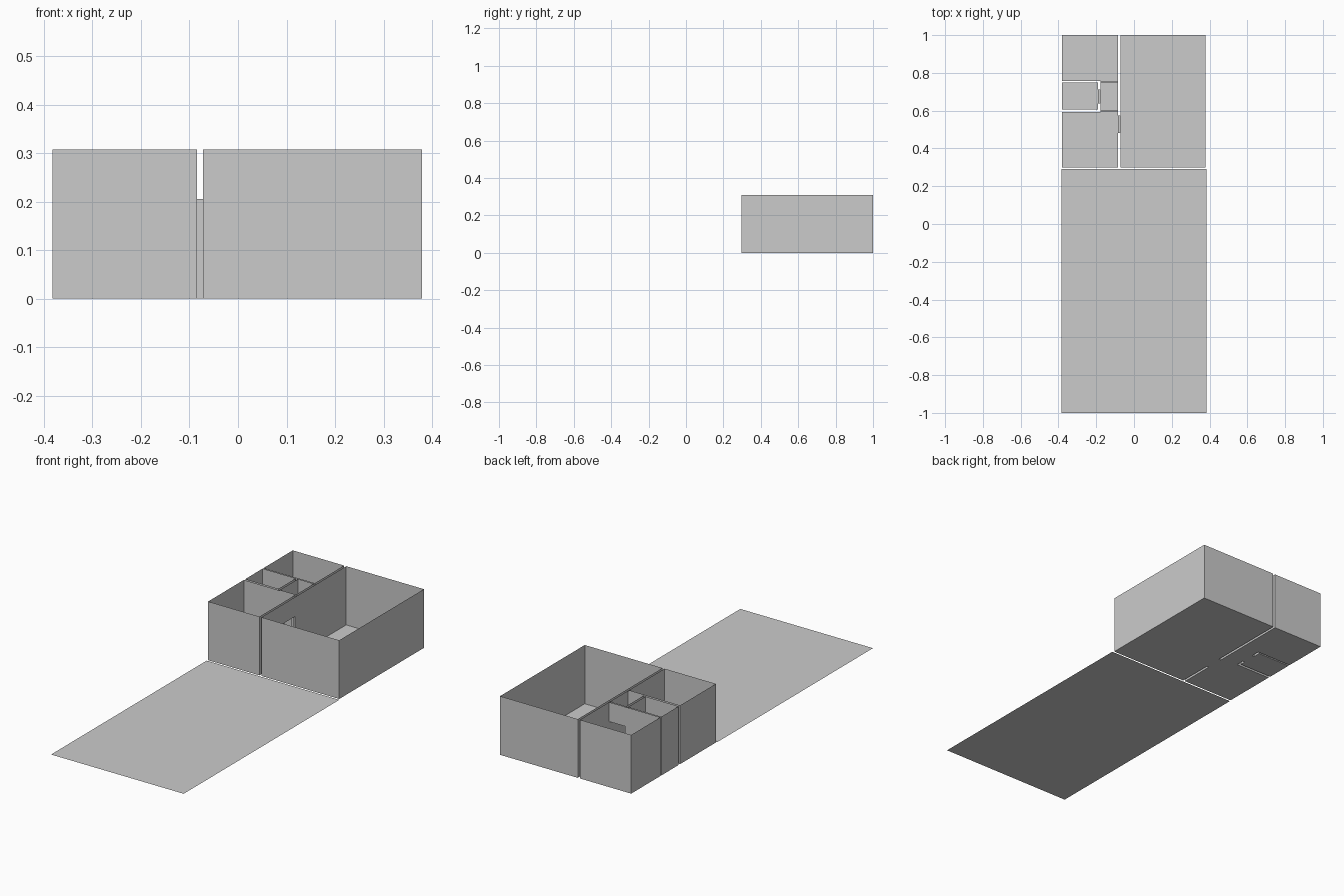
import bpy, bmesh

if "Cube" in bpy.data.objects:
    bpy.data.objects.remove(bpy.data.objects["Cube"])

H = 0.308      # wall height
D = 0.206      # door height


def make_object(name, faces):
    bm = bmesh.new()
    for pts in faces:
        bm.faces.new([bm.verts.new(p) for p in pts])
    bmesh.ops.remove_doubles(bm, verts=bm.verts, dist=1e-5)
    mesh = bpy.data.meshes.new(name)
    bm.to_mesh(mesh)
    bm.free()
    obj = bpy.data.objects.new(name, mesh)
    bpy.context.collection.objects.link(obj)
    return obj


def floor(x0, x1, y0, y1, z=0):
    return [(x0, y0, z), (x1, y0, z), (x1, y1, z), (x0, y1, z)]


def wall(axis, c, a, b, door=None):
    """Wall at x=c or y=c spanning a..b, split around an optional door."""
    if door:
        d0, d1 = door
        rects = [(a, d0, 0, H), (d0, d1, D, H), (d1, b, 0, H)]
    else:
        rects = [(a, b, 0, H)]
    place = (lambda t, z: (c, t, z)) if axis == 'x' else (lambda t, z: (t, c, z))
    return [[place(s, lo), place(e, lo), place(e, hi), place(s, hi)]
            for s, e, lo, hi in rects if e - s > 1e-4]


def room(name, x0, x1, y0, y1, doors={}):
    faces = [floor(x0, x1, y0, y1)]
    faces += wall('x', x0, y0, y1, doors.get('left'))
    faces += wall('x', x1, y0, y1, doors.get('right'))
    faces += wall('y', y0, x0, x1, doors.get('front'))
    faces += wall('y', y1, x0, x1, doors.get('back'))
    make_object(name, faces)


def doorway(name, x0, x1, y0, y1, through):
    """Threshold, lintel and two jambs, passing through along an axis."""
    faces = [floor(x0, x1, y0, y1), floor(x0, x1, y0, y1, D)]
    if through == 'x':
        faces += [[(x0, y, 0), (x1, y, 0), (x1, y, D), (x0, y, D)] for y in (y0, y1)]
    else:
        faces += [[(x, y0, 0), (x, y1, 0), (x, y1, D), (x, y0, D)] for x in (x0, x1)]
    make_object(name, faces)


# Key plan lines
L, R = -0.382, 0.379            # outer sides
M0, M1 = -0.0845, -0.072        # main dividing gap
S, HL = -0.19, -0.177           # small room / hall gap
F = 0.298                       # house front
main_door = (0.483, 0.575)
hall_door = (HL, M0)
small_door = (0.638, 0.712)

# Front yard
make_object("yard", [floor(-0.385, 0.385, -1, 0.29)])

# Rooms
room("large_room", M1, R, F, 1, {'left': main_door})
room("front_room", L, M0, F, 0.594, {'right': main_door, 'back': hall_door})
room("small_room", L, S, 0.607, 0.75, {'right': small_door})
room("hall", HL, M0, 0.600, 0.75,
     {'left': small_door, 'front': hall_door, 'back': hall_door})
room("back_room", L, M0, 0.758, 1, {'front': hall_door})

# Door passages through the wall gaps
doorway("main_doorway", M0, M1, *main_door, 'x')
doorway("small_doorway", S, HL, *small_door, 'x')
doorway("hall_front_doorway", HL, M0, 0.594, 0.600, 'y')
doorway("hall_back_doorway", HL, M0, 0.75, 0.758, 'y')
